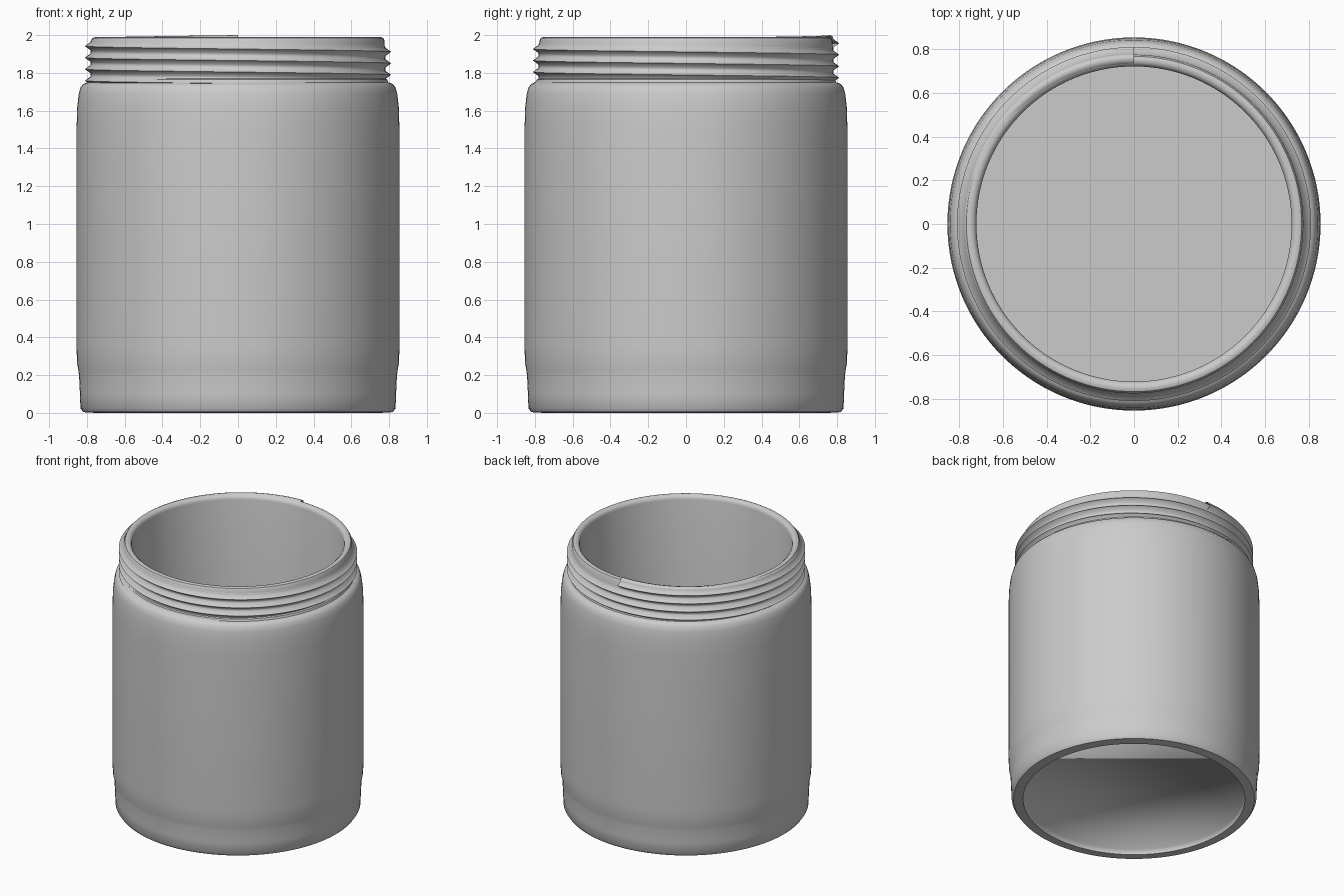
import bpy, bmesh, math

if "Cube" in bpy.data.objects:
    bpy.data.objects.remove(bpy.data.objects["Cube"])

SEGS = 128


def sweep(name, profile, start=0.0, drop=0.0, fill_start=False, angle=35):
    """Turn an (r, z) profile about z; a drop makes one helical turn."""
    bm = bmesh.new()
    count = SEGS + 1 if drop else SEGS
    rings = []
    for i in range(count):
        a = start + math.tau * i / SEGS
        dz = -drop * i / SEGS
        rings.append([bm.verts.new((r * math.cos(a), r * math.sin(a), z + dz))
                      for r, z in profile])
    for i in range(SEGS):
        p, q = rings[i], rings[(i + 1) % count]
        for j in range(len(profile) - 1):
            bm.faces.new((p[j], q[j], q[j + 1], p[j + 1]))
    if fill_start:
        bm.faces.new([ring[0] for ring in rings])
    bmesh.ops.remove_doubles(bm, verts=bm.verts, dist=1e-5)
    bmesh.ops.recalc_face_normals(bm, faces=bm.faces)
    mesh = bpy.data.meshes.new(name)
    bm.to_mesh(mesh)
    bm.free()
    obj = bpy.data.objects.new(name, mesh)
    bpy.context.collection.objects.link(obj)
    bpy.ops.object.select_all(action='DESELECT')
    obj.select_set(True)
    bpy.context.view_layer.objects.active = obj
    bpy.ops.object.shade_smooth_by_angle(angle=math.radians(angle))
    return obj


# outer wall: foot ring, foot, wall, shoulder and collar below the thread
sweep("outer_wall", [
    (0.755, 0.0), (0.82, 0.004), (0.834, 0.024), (0.837, 0.1), (0.841, 0.19),
    (0.845, 0.225), (0.852, 0.26), (0.855, 0.35), (0.855, 1.5),
    (0.851, 1.62), (0.843, 1.69), (0.833, 1.725), (0.818, 1.742),
    (0.795, 1.75), (0.79, 1.765), (0.776, 1.772)])

# softly shaded recess under the base
sweep("base_recess", [(0.75, 0.04), (0.755, 0.0)], fill_start=True, angle=180)

# lip, straight inner wall and floor
sweep("inner_wall", [
    (0.0, 0.2), (0.725, 0.2), (0.722, 1.96), (0.726, 1.975), (0.738, 1.987),
    (0.755, 1.99), (0.768, 1.985), (0.776, 1.972), (0.778, 1.9)])

# screw thread: one turn drops by one pitch from a seam at the back
PITCH = 0.061
thread = [(0.735, 1.985), (0.742, 1.995), (0.76, 2.0), (0.774, 1.995), (0.78, 1.982)]
for k in range(4):
    peak = 1.957 - k * PITCH
    thread += [(0.78, peak + 0.022), (0.811, peak), (0.78, peak - 0.022)]
sweep("screw_thread", thread, start=math.pi / 2, drop=PITCH, angle=85)
